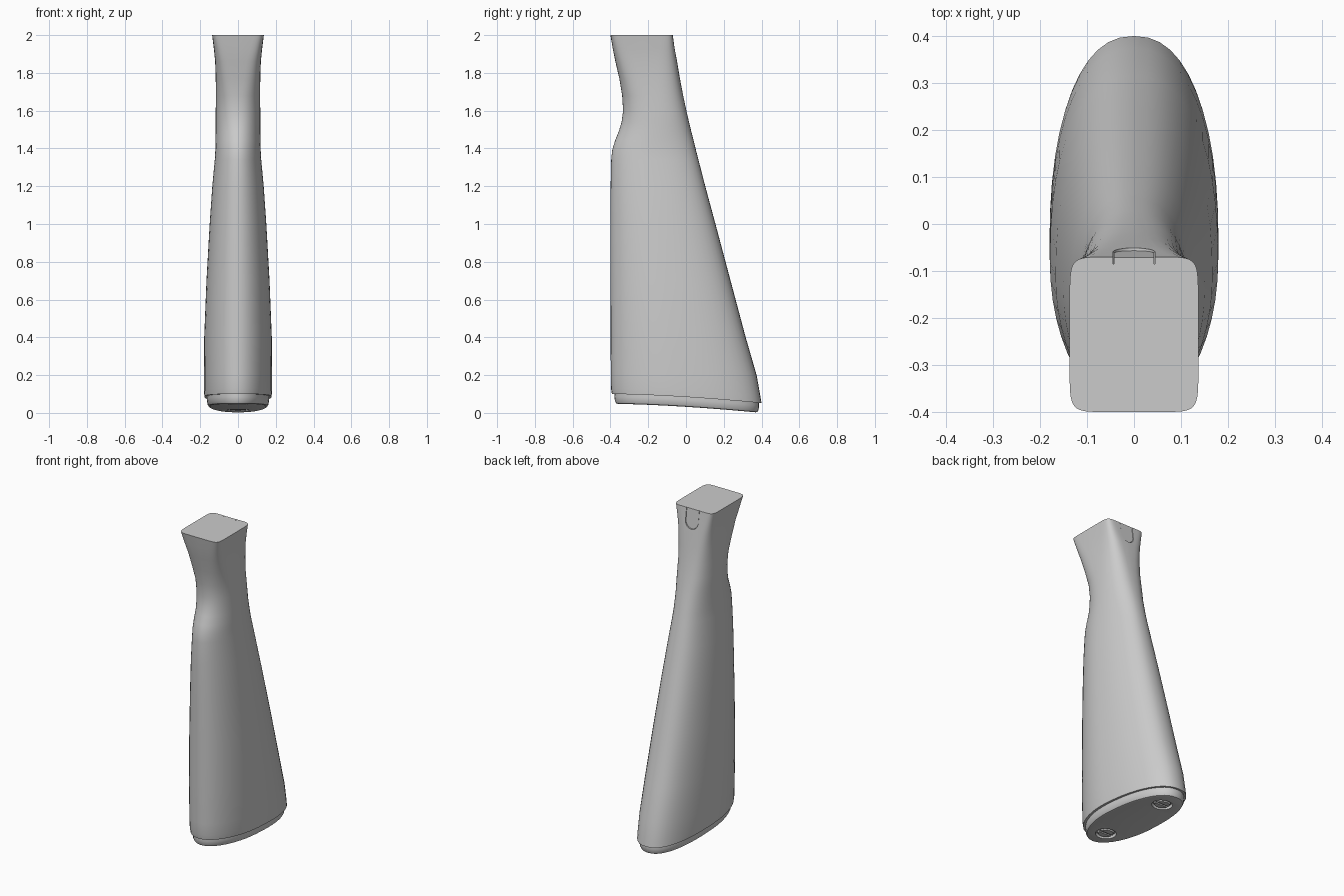
import bpy, bmesh, math

if "Cube" in bpy.data.objects:
    bpy.data.objects.remove(bpy.data.objects["Cube"])

N = 48  # points around each cross-section

# height, front y, back y, half width, squareness
ROWS = [
    (0.10, -0.392, 0.400, 0.178, 2.3), (0.13, -0.397, 0.394, 0.180, 2.3),
    (0.20, -0.398, 0.374, 0.180, 2.3), (0.40, -0.399, 0.316, 0.179, 2.3),
    (0.70, -0.400, 0.236, 0.167, 2.3), (1.00, -0.400, 0.156, 0.150, 2.3),
    (1.20, -0.399, 0.102, 0.136, 2.3), (1.34, -0.396, 0.066, 0.123, 2.3),
    (1.39, -0.391, 0.053, 0.120, 2.3), (1.44, -0.376, 0.041, 0.119, 2.3),
    (1.49, -0.356, 0.028, 0.118, 2.3), (1.54, -0.341, 0.016, 0.118, 2.4),
    (1.60, -0.333, 0.002, 0.118, 2.5), (1.68, -0.338, -0.015, 0.117, 2.7),
    (1.77, -0.353, -0.032, 0.118, 3.2), (1.86, -0.374, -0.047, 0.121, 4.2),
    (1.93, -0.388, -0.060, 0.128, 6.0), (2.00, -0.400, -0.070, 0.137, 9.0),
]


def butt_drop(y):
    # the butt end slopes down toward the back
    return 0.048 * max(0, (y + 0.4) / 0.8) ** 1.6


def spow(v, p):
    return math.copysign(abs(v) ** p, v)


def section(yf, yb, w, n, shift):
    c = (yf + yb) / 2 - shift
    pts = []
    for i in range(N):
        a = 2 * math.pi * i / N
        s, k = math.sin(a), -math.cos(a)
        e = 2 / (n if k > 0 or n > 3 else n - 0.3)
        pts.append((w * spow(s, e), c + spow(k, e) * ((yb - c) if k > 0 else (c - yf))))
    return pts


def make(name, bm):
    bmesh.ops.recalc_face_normals(bm, faces=bm.faces)
    me = bpy.data.meshes.new(name)
    bm.to_mesh(me)
    bm.free()
    ob = bpy.data.objects.new(name, me)
    bpy.context.collection.objects.link(ob)
    return ob


def loft(name, rings):
    bm = bmesh.new()
    loops = [[bm.verts.new(p) for p in r] for r in rings]
    for a, b in zip(loops, loops[1:]):
        for i in range(N):
            j = (i + 1) % N
            bm.faces.new((a[i], a[j], b[j], b[i]))
    h = N // 2
    for r in (loops[0], loops[-1]):  # caps run across from side to side
        bm.faces.new((r[0], r[1], r[N - 1]))
        bm.faces.new((r[h - 1], r[h], r[h + 1]))
        for i in range(1, h - 1):
            bm.faces.new((r[i], r[i + 1], r[N - i - 1], r[N - i]))
    return make(name, bm)


def cut(ob, cutter):
    m = ob.modifiers.new("cut", "BOOLEAN")
    m.operation, m.solver, m.object = "DIFFERENCE", "EXACT", cutter
    bpy.context.view_layer.objects.active = ob
    bpy.ops.object.modifier_apply(modifier=m.name)
    bpy.data.objects.remove(cutter)


def smooth(ob, angle=40):
    bpy.ops.object.select_all(action="DESELECT")
    ob.select_set(True)
    bpy.context.view_layer.objects.active = ob
    bpy.ops.object.shade_smooth_by_angle(angle=math.radians(angle))


def tang(name, r, top, inner, outer):
    # U-shaped plate; outer is a function of height
    pts = [(r, top)] + [(r * math.cos(a), 1.925 + r * math.sin(a))
           for a in (-math.pi * i / 12 for i in range(13))] + [(-r, top)]
    bm = bmesh.new()
    f = [bm.verts.new((x, inner, z)) for x, z in pts]
    b = [bm.verts.new((x, outer(z), z)) for x, z in pts]
    bm.faces.new(f)
    bm.faces.new(b)
    for i in range(len(pts)):
        j = (i + 1) % len(pts)
        bm.faces.new((f[i], f[j], b[j], b[i]))
    return make(name, bm)


def disc(name, r1, r2, depth, y, z, tilt):
    bm = bmesh.new()
    bmesh.ops.create_cone(bm, cap_ends=True, segments=32, radius1=r1, radius2=r2, depth=depth)
    ob = make(name, bm)
    ob.location, ob.rotation_euler = (0, y, z), (tilt, 0, 0)
    return ob


# Stock body
rings = []
for k, (z, yf, yb, w, n) in enumerate(ROWS):
    shift = 0.05 * max(0, 1 - z / 1.8)
    rings.append([(x, y, z - (butt_drop(y) if k == 0 else butt_drop(y) * 0.9 if k == 1 else 0))
                  for x, y in section(yf, yb, w, n, shift)])
stock = loft("stock_body", rings)

# Tang plate let into the wrist
cut(stock, tang("tang_cutter", 0.045, 2.05, -0.085, lambda z: 0.05))
smooth(stock)
smooth(tang("tang_plate", 0.043, 2.0, -0.1, lambda z: -0.071 + (2 - z) * 0.12))

# Butt pad, inset below the body
rings = []
for inset, z in ((0.016, 0.12), (0.013, 0.085), (0.016, 0.062), (0.022, 0.051), (0.030, 0.048)):
    rings.append([(x, y, z - butt_drop(y))
                  for x, y in section(-0.392 + inset, 0.4 - inset, 0.178 - inset, 2.3, 0.047)])
pad = loft("butt_pad", rings)

# Slotted screws sunk in the pad
for label, y in (("front", -0.25), ("back", 0.25)):
    z = 0.048 - butt_drop(y)
    tilt = math.atan((butt_drop(y - 0.01) - butt_drop(y + 0.01)) / 0.02)
    cut(pad, disc("recess_cutter", 0.06, 0.06, 0.04, y, z, tilt))
    head = disc(label + "_screw", 0.042, 0.052, 0.022, y, z + 0.012, tilt)
    bpy.ops.mesh.primitive_cube_add(size=1, location=(0, y, z), rotation=(tilt, 0, 0))
    slot = bpy.context.object
    slot.scale = (0.14, 0.014, 0.016)
    cut(head, slot)
    smooth(head, 30)
smooth(pad)
